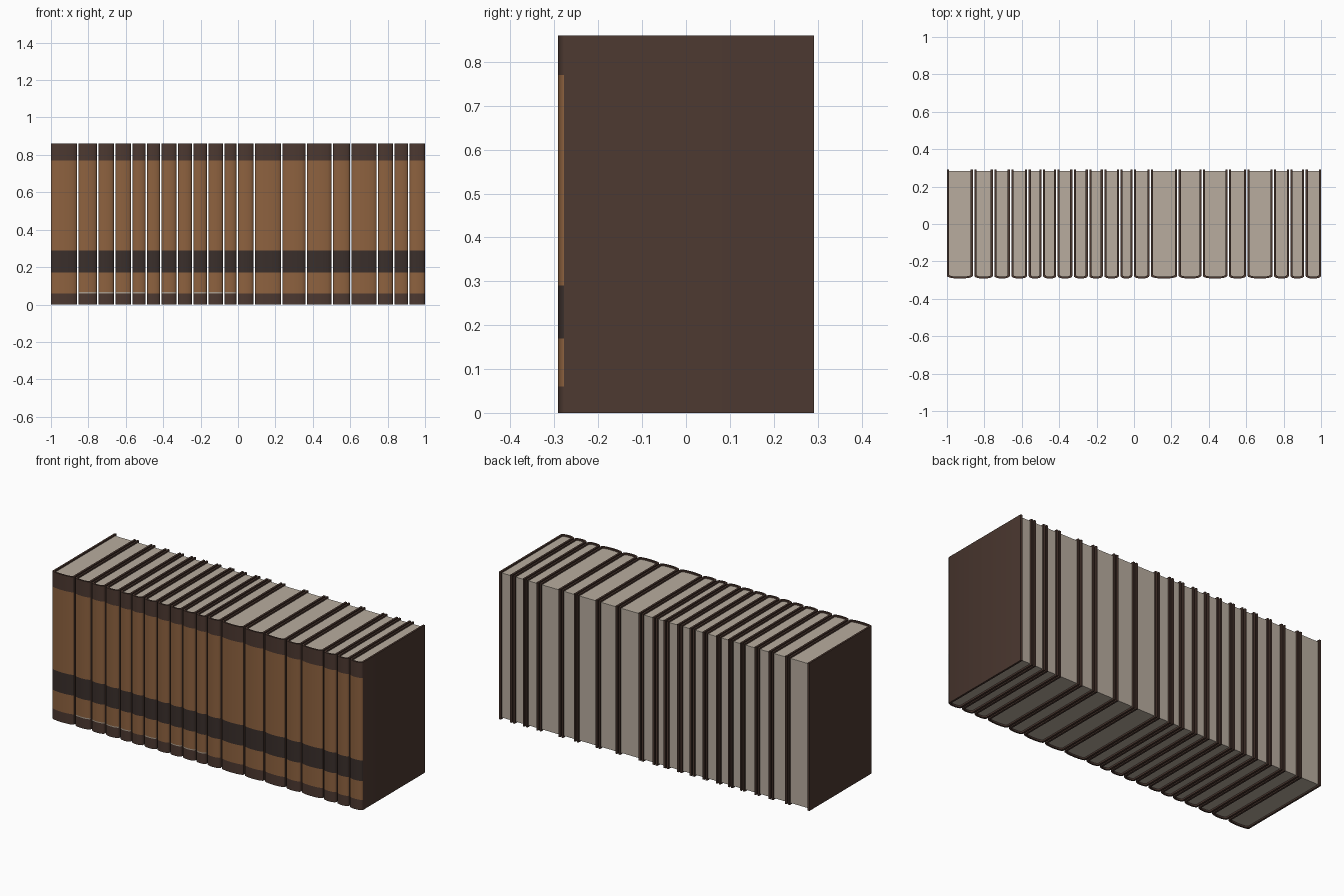
import bpy, bmesh, math

if "Cube" in bpy.data.objects:
    bpy.data.objects.remove(bpy.data.objects["Cube"])

H, BACK, SHOULDER, BULGE = 0.86, 0.292, -0.278, 0.014
GAP, THICK, INSET = 0.008, 0.011, 0.009

# Boundaries between neighbouring books along the row
EDGES = [-1.004, -.858, -.751, -.66, -.567, -.49, -.412, -.326, -.243, -.163,
         -.076, -.005, .086, .235, .364, .503, .603, .745, .832, .914, 1.004]


def material(name, rgb):
    m = bpy.data.materials.new(name)
    m.diffuse_color = (*rgb, 1)
    m.use_nodes = True
    m.node_tree.nodes["Principled BSDF"].inputs["Base Color"].default_value = m.diffuse_color
    return m


LEATHER = material("dark brown leather", (.072, .040, .030))
TAN = material("tan leather", (.27, .122, .050))
BAND = material("dark label band", (.042, .028, .024))
PAPER = material("paper", (.48, .415, .345))
LINE = material("pale tooling line", (.40, .33, .26))

# Spine bands: bottom height and material slot
LEVELS = [(0, 0), (.06, 3), (.066, 1), (.17, 2), (.29, 1), (.77, 0), (H, 0)]


def outline(w, back, shoulder, bulge, n=8):
    """Open U: back edge, side, elliptical spine, side, back edge."""
    arc = [(w * math.cos(math.pi * i / n), shoulder - bulge * math.sin(math.pi * i / n))
           for i in range(n + 1)]
    return [(w, back)] + arc + [(-w, back)]


def finish(bm, name, mats, smooth):
    bmesh.ops.recalc_face_normals(bm, faces=bm.faces)
    me = bpy.data.meshes.new(name)
    bm.to_mesh(me)
    bm.free()
    for m in mats:
        me.materials.append(m)
    ob = bpy.data.objects.new(name, me)
    bpy.context.collection.objects.link(ob)
    if smooth:
        bpy.ops.object.select_all(action='DESELECT')
        ob.select_set(True)
        bpy.context.view_layer.objects.active = ob
        bpy.ops.object.shade_smooth_by_angle(angle=math.radians(40))


def book_cover(cx, w, lined):
    bm = bmesh.new()
    outer = outline(w, BACK, SHOULDER, BULGE)
    inner = outline(w - THICK, BACK, SHOULDER + .006, BULGE - .004)
    ring = outer + inner[::-1]
    n, k = len(ring), len(outer)
    rows = [[bm.verts.new((cx + x, y, z)) for x, y in ring] for z, _ in LEVELS]
    # Walls; only the outer spine carries the coloured bands
    for r in range(len(rows) - 1):
        slot = LEVELS[r][1]
        if slot == 3 and not lined:
            slot = 1
        for i in range(n):
            j = (i + 1) % n
            f = bm.faces.new((rows[r][i], rows[r][j], rows[r + 1][j], rows[r + 1][i]))
            f.material_index = slot if 1 <= i < k - 2 else 0
    # Top and bottom rims
    for row in (rows[0], rows[-1]):
        for i in range(k - 1):
            bm.faces.new((row[i], row[i + 1], row[n - 2 - i], row[n - 1 - i]))
    finish(bm, "book_cover", (LEATHER, TAN, BAND, LINE), True)


def page_block(cx, w):
    bm = bmesh.new()
    pts = outline(w - THICK + .001, BACK - INSET, SHOULDER + .006, BULGE - .004)
    base = bm.faces.new([bm.verts.new((cx + x, y, INSET)) for x, y in pts])
    ext = bmesh.ops.extrude_face_region(bm, geom=[base], use_keep_orig=True)
    top = [g for g in ext["geom"] if isinstance(g, bmesh.types.BMVert)]
    bmesh.ops.translate(bm, verts=top, vec=(0, 0, H - 2 * INSET))
    finish(bm, "page_block", (PAPER,), False)


# Row of books
for i, (a, b) in enumerate(zip(EDGES, EDGES[1:])):
    centre, half = (a + b) / 2, (b - a - GAP) / 2
    book_cover(centre, half, i in (1, 2, 3, 4, 6, 8, 9, 10))
    page_block(centre, half)
